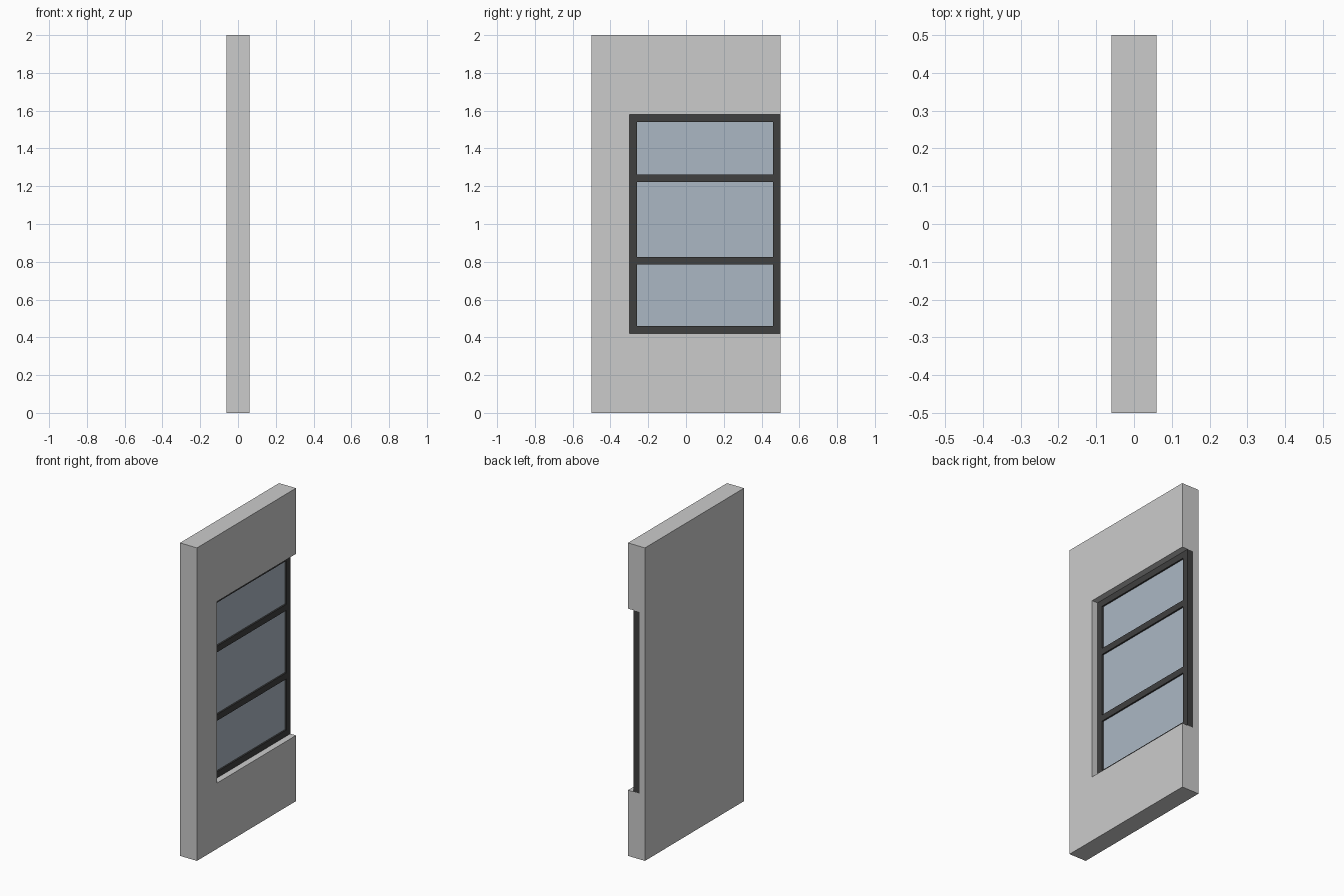
import bpy

if "Cube" in bpy.data.objects:
    bpy.data.objects.remove(bpy.data.objects["Cube"])

def material(name, rgb):
    m = bpy.data.materials.new(name)
    m.diffuse_color = (*rgb, 1)
    m.use_nodes = True
    m.node_tree.nodes["Principled BSDF"].inputs["Base Color"].default_value = m.diffuse_color
    return m

BLACK = material("black_frame", (0.05, 0.05, 0.05))
GLASS = material("blue_glass", (0.41, 0.475, 0.55))

def box(name, x, y, z, mat=None):
    """Box from (min, max) ranges on each axis."""
    bpy.ops.mesh.primitive_cube_add(size=1, location=[sum(r) / 2 for r in (x, y, z)])
    o = bpy.context.object
    o.name = name
    o.scale = [r[1] - r[0] for r in (x, y, z)]
    bpy.ops.object.transform_apply(location=False, rotation=False, scale=True)
    if mat:
        o.data.materials.append(mat)
    return o

Y0, Y1, Z0, Z1, BAR = -0.30, 0.50, 0.42, 1.58, 0.04
DEPTH = (-0.02, 0.02)

# Wall slab with a recess open at its +y end
wall = box("wall", (-0.06, 0.06), (-0.5, 0.5), (0, 2))
cutter = box("recess_cutter", (-0.02, 0.2), (Y0, 0.7), (Z0, Z1))
cut = wall.modifiers.new("recess", 'BOOLEAN')
cut.operation = 'DIFFERENCE'
cut.solver = 'EXACT'
cut.object = cutter
bpy.context.view_layer.objects.active = wall
bpy.ops.object.modifier_apply(modifier=cut.name)
bpy.data.objects.remove(cutter)

# Window frame: two stiles and four rails
for name, y in (("left_stile", Y0), ("right_stile", Y1 - BAR)):
    box(name, DEPTH, (y, y + BAR), (Z0, Z1), BLACK)
for name, z in (("bottom_rail", Z0), ("lower_bar", 0.785),
                ("upper_bar", 1.223), ("top_rail", Z1 - BAR)):
    box(name, DEPTH, (Y0 + BAR, Y1 - BAR), (z, z + BAR), BLACK)

# Glass pane set back inside the frame
box("glass", (-0.01, 0.01), (Y0 + BAR, Y1 - BAR), (Z0 + BAR, Z1 - BAR), GLASS)
